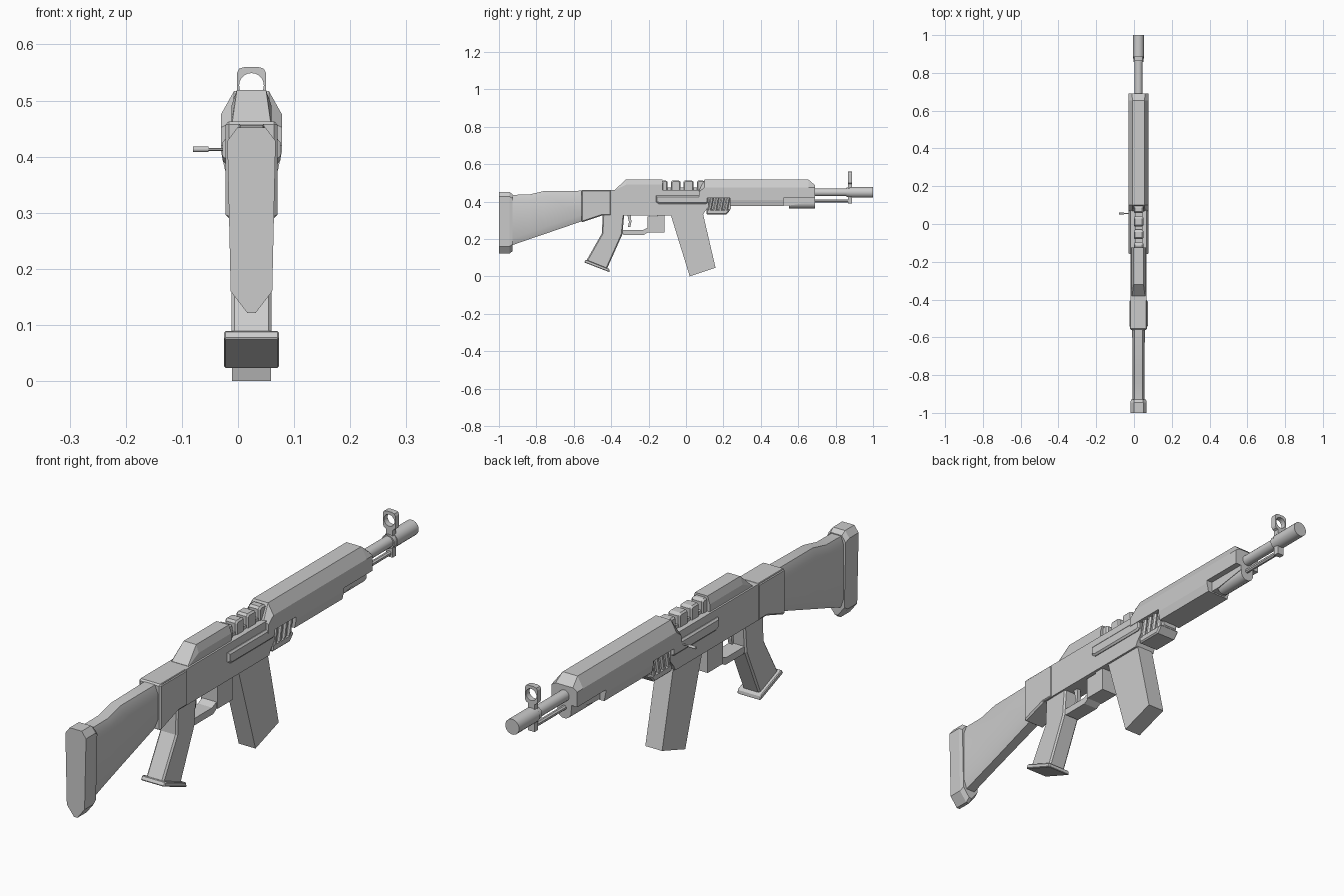
import bpy, bmesh, math
from mathutils import Vector

if "Cube" in bpy.data.objects:
    bpy.data.objects.remove(bpy.data.objects["Cube"])

C = 0.024  # body centre line in x


def make(name, verts, faces, bevel=0.0, smooth=False):
    me = bpy.data.meshes.new(name)
    me.from_pydata(verts, [], faces)
    bm = bmesh.new()
    bm.from_mesh(me)
    bmesh.ops.recalc_face_normals(bm, faces=bm.faces)
    bm.to_mesh(me)
    bm.free()
    ob = bpy.data.objects.new(name, me)
    bpy.context.collection.objects.link(ob)
    if bevel:
        m = ob.modifiers.new("bevel", 'BEVEL')
        m.width = bevel
        m.segments = 1
        m.limit_method = 'ANGLE'
        m.angle_limit = math.radians(50)
    if smooth:
        bpy.context.view_layer.objects.active = ob
        ob.select_set(True)
        bpy.ops.object.shade_smooth_by_angle(angle=math.radians(40))
        ob.select_set(False)
    return ob


def loft(name, rings, smooth=False, bevel=0.0, caps=True):
    n = len(rings[0])
    verts = [v for r in rings for v in r]
    faces = [(k*n+i, k*n+(i+1) % n, (k+1)*n+(i+1) % n, (k+1)*n+i)
             for k in range(len(rings)-1) for i in range(n)]
    if caps:
        faces += [tuple(range(n)), tuple(range(len(verts)-n, len(verts)))]
    return make(name, verts, faces, bevel, smooth)


def side(name, profile, half, bevel=0.0, cx=C):
    """Extrude a (y, z) profile across x."""
    return loft(name, [[(cx+s*half, y, z) for y, z in profile] for s in (-1, 1)], bevel=bevel)


def section(y, half_pts):
    """Mirrored cross-section at y from (half width, z) points, top to bottom."""
    return [(C+w, y, z) for w, z in half_pts] + [(C-w, y, z) for w, z in reversed(half_pts)]


def rod(name, a, b, r, sides=16):
    a, b = Vector(a), Vector(b)
    q = (b-a).to_track_quat('Z', 'Y')
    circ = [q @ Vector((r*math.cos(2*math.pi*(i+.5)/sides), r*math.sin(2*math.pi*(i+.5)/sides), 0))
            for i in range(sides)]
    return loft(name, [[tuple(p+c) for c in circ] for p in (a, b)], smooth=sides > 8)


# Butt pad with chamfered front rim
def pad(y, k):
    return section(y, [(.025*k, .29+.162*k), (.043*k, .29+.138*k),
                       (.037*k, .29-.13*k), (.007*k, .29-.169*k)])


loft("butt_pad", [pad(-1, 1), pad(-.945, 1), pad(-.928, .92)])


# Stock, lofted along y
def stock(y, top, bot, w):
    return section(y, [(w*.65, top), (w, top-.03), (w, bot+.035), (w*.6, bot)])


loft("stock", [stock(-.94, .436, .163, .031), stock(-.84, .437, .198, .031),
               stock(-.76, .456, .225, .031), stock(-.55, .458, .297, .034)], smooth=True)

# Receiver and rear collar
side("receiver", [(-.55, .462), (.1, .462), (.12, .44), (.12, .37), (.1, .345),
                  (.09, .326), (-.46, .326), (-.55, .296)], .043)
side("rear_collar", [(-.56, .463), (-.4, .463), (-.4, .325), (-.45, .325), (-.56, .288)], .046, bevel=.006)

# Top cover
loft("top_cover", [section(-.38, [(.034, .463), (.036, .462), (.036, .45)]),
                   section(-.32, [(.026, .519), (.036, .49), (.036, .45)]),
                   section(-.125, [(.026, .519), (.036, .49), (.036, .45)])])

# Rail teeth
side("rail_base", [(-.13, .45), (-.13, .474), (.1, .474), (.1, .45)], .02)
for i, (a, b) in enumerate([(-.13, -.098), (-.08, -.03), (-.013, .04), (.058, .1)]):
    side(f"rail_tooth_{i+1}", [(a, .455), (a, .505), (a+.008, .513), (b-.006, .513),
                               (b, .505), (b, .455)], .025, bevel=.006)

# Side panels, both sides
for s, label in ((1, "right"), (-1, "left")):
    y0, y1, zt, zb = -.16, .115, .432, .387
    outline = [(y0, zt), (y1, zt), (y1, zb+.006), (y1-.01, zb), (y0+.015, zb), (y0, zb+.01)]
    rings = []
    for x, k in ((.038, 1), (.046, 1), (.052, .7)):
        rings.append([(C+s*x, (y if k == 1 else y*.97), .41+(z-.41)*k) for y, z in outline])
    loft(f"side_panel_{label}", rings, smooth=True)

# Charging handle on the left
rod("charging_rod", (-.01, .055, .413), (-.055, .055, .413), .003, 8)
rod("charging_knob", (-.053, .055, .413), (-.08, .055, .413), .005, 12)


# Handguard upper shell and lower body
def guard(y, top, tw):
    shoulder = min(.476, top-.01)
    return section(y, [(tw, top), (.054, shoulder), (.054, .419)])


loft("handguard_upper", [guard(.07, .462, .034), guard(.1, .517, .031),
                         guard(.655, .517, .031), guard(.69, .487, .036)])
low = [(.054, .42), (.054, .408), (.047, .375)]
loft("handguard_lower", [section(.235, low), section(.52, low)])

# Vented section below the handguard rear
side("vent_core", [(.11, .43), (.11, .345), (.225, .345), (.24, .36), (.24, .43)], .03)
side("vent_plate", [(.11, .33), (.215, .33), (.24, .358), (.11, .358)], .044, bevel=.005)
for i in range(4):
    y = .125+i*.029
    for s in (-1, 1):
        rod(f"vent_rib_{i+1}", (C+s*.034, y, .35), (C+s*.034, y+.014, .42), .011, 8)

# Barrel, muzzle, gas tube, cleaning rod
rod("barrel", (C, .6, .449), (C, .87, .449), .021)
rod("muzzle", (C, .875, .449), (C, 1, .449), .029)
rod("muzzle_collar", (C, .858, .449), (C, .876, .449), .026)
rod("gas_tube", (C, .55, .392), (C, .69, .392), .029, 12)
side("gas_block", [(.51, .42), (.51, .38), (.56, .38), (.69, .40), (.69, .42)], .03)
rod("cleaning_rod", (C, .5, .404), (C, .87, .404), .009, 8)

# Front sight: ring with clipped outer edge, post down to the rod
cz, n = .527, 20
clamp = lambda v, lo, hi: max(lo, min(hi, v))
inner, outer = [], []
for i in range(n):
    c, s = math.cos(2*math.pi*i/n), math.sin(2*math.pi*i/n)
    inner.append((.022*c, .022*s))
    outer.append((clamp(.037*c, -.026, .026), clamp(.037*s, -.04, .033)))
loops = [[(C+x, y, cz+z) for x, z in p] for p, y in
         ((inner, .865), (outer, .865), (outer, .887), (inner, .887), (inner, .865))]
loft("sight_ring", loops, caps=False)
side("sight_post", [(.865, .503), (.887, .503), (.887, .39), (.865, .39)], .014)

# Magazine
side("magazine", [(-.085, .34), (.02, .0), (.158, .046), (.085, .36)], .035)

# Magazine catch block and trigger guard
side("magazine_well_block", [(-.155, .34), (-.155, .32), (-.205, .32), (-.205, .235), (-.115, .235),
                             (-.115, .34)], .034)
side("trigger_guard", [(-.35, .25), (-.335, .222), (-.225, .222), (-.2, .237), (-.2, .262),
                       (-.23, .248), (-.33, .248)], .03)
side("trigger", [(-.315, .335), (-.295, .335), (-.292, .29), (-.298, .265), (-.31, .265),
                 (-.305, .29)], .008)

# Grip and its base plate
side("grip", [(-.445, .335), (-.45, .23), (-.535, .08), (-.425, .035), (-.34, .225), (-.33, .335)],
     .036, bevel=.006)
side("grip_base", [(-.545, .075), (-.535, .09), (-.41, .04), (-.408, .022)], .049, bevel=.003)
